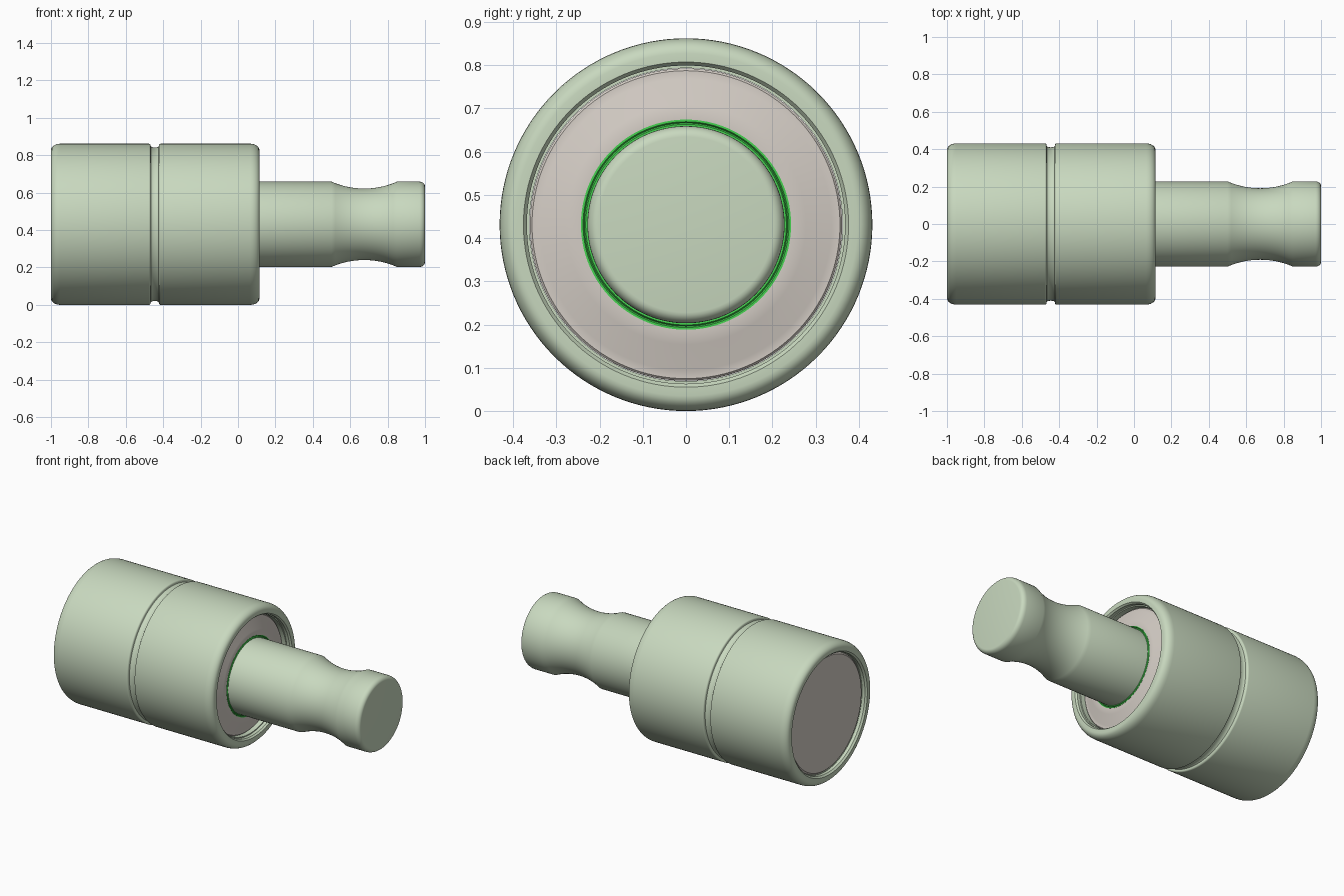
import bpy, bmesh, math
from mathutils import Vector

if "Cube" in bpy.data.objects:
    bpy.data.objects.remove(bpy.data.objects["Cube"], do_unlink=True)

R = 0.431          # body radius, also the height of the axis
SEGMENTS = 128


def material(name, rgb):
    mat = bpy.data.materials.new(name)
    mat.use_nodes = True
    color = (*rgb, 1.0)
    mat.diffuse_color = color
    mat.node_tree.nodes["Principled BSDF"].inputs["Base Color"].default_value = color
    return mat


sage = material("sage green", (0.58, 0.69, 0.52))
warm_grey = material("warm grey", (0.66, 0.61, 0.56))
bright_green = material("bright green", (0.06, 0.65, 0.08))


def arc(cx, cr, ax, ar, start, end, steps=6):
    """Elliptical arc of (x, radius) points, angles in degrees."""
    angles = [math.radians(start + (end - start) * i / steps) for i in range(steps + 1)]
    return [(cx + ax * math.cos(a), cr + ar * math.sin(a)) for a in angles]


def lathe(name, profile, mat, closed=False):
    """Turn a profile of (x, radius) points around the long axis."""
    bm = bmesh.new()
    verts = [bm.verts.new((x, 0, r)) for x, r in profile]
    edges = [bm.edges.new(pair) for pair in zip(verts, verts[1:])]
    if closed:
        edges.append(bm.edges.new((verts[-1], verts[0])))
    bmesh.ops.spin(bm, geom=verts + edges, cent=(0, 0, 0), axis=(1, 0, 0),
                   angle=math.tau, steps=SEGMENTS)
    bmesh.ops.remove_doubles(bm, verts=bm.verts[:], dist=0.00002)
    bmesh.ops.recalc_face_normals(bm, faces=bm.faces[:])
    bmesh.ops.translate(bm, verts=bm.verts[:], vec=Vector((0, 0, R)))
    mesh = bpy.data.meshes.new(name)
    bm.to_mesh(mesh)
    bm.free()
    mesh.materials.append(mat)
    obj = bpy.data.objects.new(name, mesh)
    bpy.context.collection.objects.link(obj)
    bpy.ops.object.select_all(action="DESELECT")
    obj.select_set(True)
    bpy.context.view_layer.objects.active = obj
    bpy.ops.object.shade_smooth_by_angle(angle=math.radians(30))
    return obj


# Cylinder barrel: rounded ends, a groove around the middle, open bore
back, front, groove = -1.0, 0.115, -0.445
barrel = [(back + 0.01, 0.366), (back, 0.376)]
barrel += arc(back + 0.05, R - 0.035, 0.05, 0.035, 180, 90)
barrel += arc(groove - 0.032, R - 0.01, 0.01, 0.01, 90, 0, 4)
barrel += arc(groove, R - 0.012, 0.022, 0.009, 180, 360, 8)
barrel += arc(groove + 0.032, R - 0.01, 0.01, 0.01, 180, 90, 4)
barrel += arc(front - 0.05, R - 0.035, 0.05, 0.035, 90, 0)
barrel += [(front, 0.376), (front - 0.01, 0.368), (front - 0.03, 0.368),
           (front - 0.03, 0.362), (front - 0.15, 0.362), (back + 0.15, 0.362),
           (back + 0.03, 0.362), (back + 0.03, 0.366)]
lathe("barrel", barrel, sage, closed=True)

# End cap set slightly into the back of the barrel
lathe("back_cap", [(back + 0.025, 0), (back + 0.025, 0.352), (back + 0.033, 0.361),
                   (back + 0.12, 0.361), (back + 0.12, 0)], warm_grey)

# Gland around the rod: flat rim, cone, flat collar
lathe("gland", [(-0.05, 0.238), (-0.05, 0.361), (0.055, 0.361), (0.06, 0.356),
                (0.06, 0.337), (0.09, 0.277), (0.09, 0.243), (0.08, 0.238)],
      warm_grey, closed=True)

# Wiper seal with a small lip
lathe("wiper_seal", [(0.03, 0.227), (0.03, 0.243), (0.091, 0.243), (0.091, 0.238),
                     (0.086, 0.235), (0.091, 0.232), (0.091, 0.227)],
      bright_green, closed=True)

# Rod with a concave waist and a rounded tip
rod_radius, tip, waist, half, depth = 0.228, 1.0, 0.675, 0.175, 0.037
sweep = (half ** 2 + depth ** 2) / (2 * depth)
spread = math.degrees(math.asin(half / sweep))
rod = [(-0.04, 0), (-0.04, rod_radius)]
rod += arc(waist, rod_radius - depth + sweep, sweep, sweep, 270 - spread, 270 + spread, 16)
rod += arc(tip - 0.03, rod_radius - 0.025, 0.03, 0.025, 90, 0)
rod += [(tip, 0)]
lathe("rod", rod, sage)
